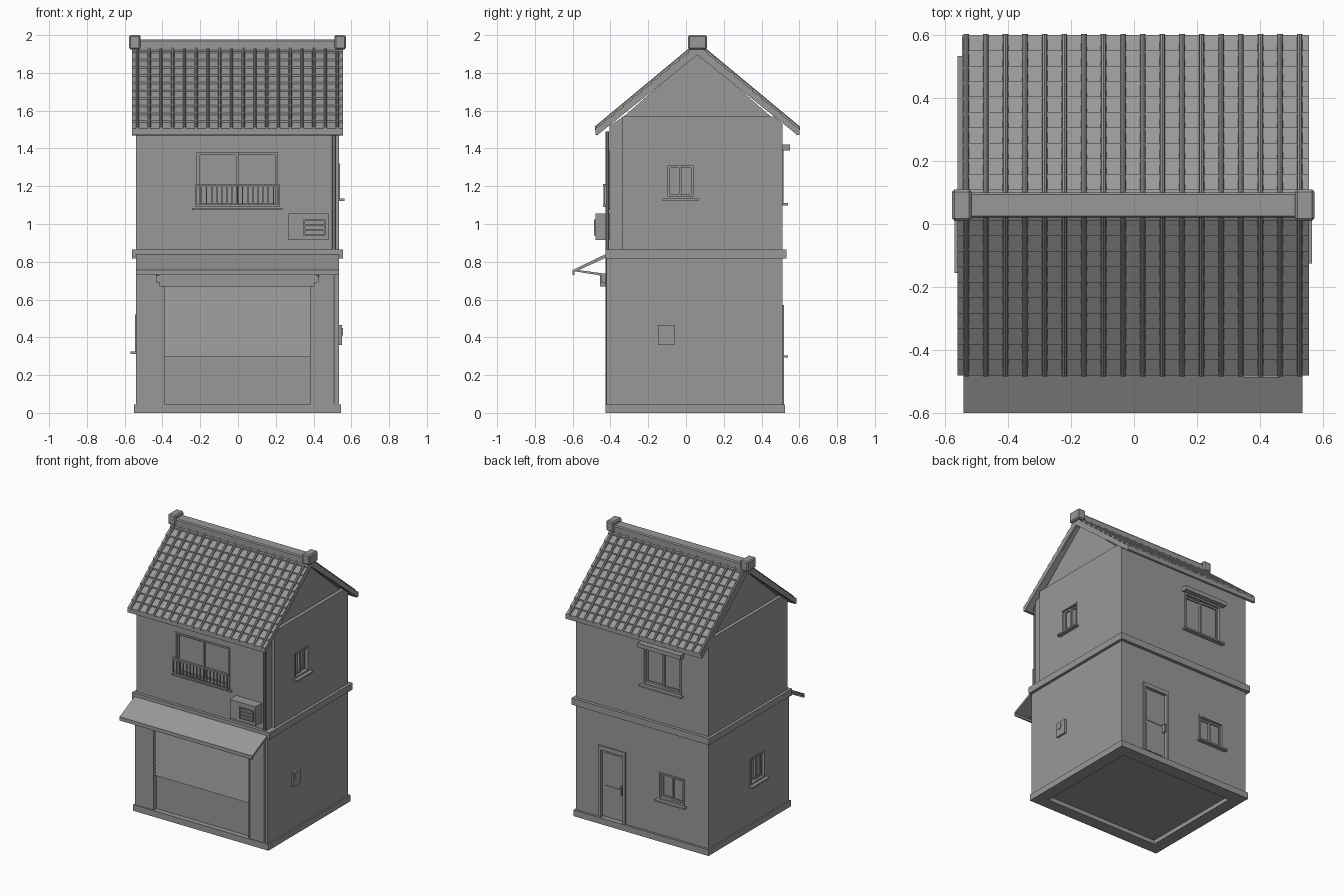
import bpy, bmesh
from math import cos, sin, pi
from mathutils import Vector

cube = bpy.data.objects.get("Cube")
if cube:
    bpy.data.objects.remove(cube, do_unlink=True)

grey = bpy.data.materials.new("plaster grey")
GREY = (0.318, 0.315, 0.305, 1)
grey.use_nodes = True
grey.diffuse_color = GREY
grey.node_tree.nodes["Principled BSDF"].inputs["Base Color"].default_value = GREY


def finish(name, bm):
    bmesh.ops.recalc_face_normals(bm, faces=bm.faces)
    mesh = bpy.data.meshes.new(name)
    bm.to_mesh(mesh)
    bm.free()
    mesh.materials.append(grey)
    obj = bpy.data.objects.new(name, mesh)
    bpy.context.scene.collection.objects.link(obj)
    return obj


def add_box(bm, x0, x1, y0, y1, z0, z1):
    lo, hi = Vector((x0, y0, z0)), Vector((x1, y1, z1))
    made = bmesh.ops.create_cube(bm, size=1)["verts"]
    for v in made:
        v.co = (lo + hi) / 2 + v.co * (hi - lo)


def boxes(name, items):
    bm = bmesh.new()
    for item in items:
        add_box(bm, *item)
    return finish(name, bm)


def extrude(name, profile, spans):
    """Extrude a (y, z) profile along x, once for each span."""
    bm = bmesh.new()
    for x0, x1 in spans:
        face = bm.faces.new([bm.verts.new((x0, y, z)) for y, z in profile])
        new = bmesh.ops.extrude_face_region(bm, geom=[face])["geom"]
        moved = [g for g in new if isinstance(g, bmesh.types.BMVert)]
        bmesh.ops.translate(bm, verts=moved, vec=(x1 - x0, 0, 0))
    return finish(name, bm)


# Each wall: axis of its normal, outward direction, plane position
WALLS = {"shop": ("y", -1, -0.42), "front": ("y", -1, -0.405), "back": ("y", 1, 0.51),
         "right": ("x", 1, 0.535), "left": ("x", -1, -0.54)}


def on_wall(wall, u0, u1, z0, z1, d0, d1):
    """Box bounds on a wall; d is the distance outward from its plane."""
    axis, sign, pos = WALLS[wall]
    a, b = sorted((pos + sign * d0, pos + sign * d1))
    return (a, b, u0, u1, z0, z1) if axis == "x" else (u0, u1, a, b, z0, z1)


def cut(obj, items):
    cutter = boxes("cutter", items)
    mod = obj.modifiers.new("openings", "BOOLEAN")
    mod.object, mod.operation, mod.solver = cutter, "DIFFERENCE", "EXACT"
    deps = bpy.context.evaluated_depsgraph_get()
    mesh = bpy.data.meshes.new_from_object(obj.evaluated_get(deps))
    obj.modifiers.clear()
    obj.data = mesh
    bpy.data.objects.remove(cutter, do_unlink=True)


def window(name, wall, u0, u1, z0, z1, sill=0.03):
    """Two sliding panes in a recess, with a frame and a sill."""
    t, mid = 0.012, (u0 + u1) / 2
    bars = [(u0, u0 + t, z0, z1), (u1 - t, u1, z0, z1), (u0, u1, z0, z0 + t), (u0, u1, z1 - t, z1)]
    boxes(name + "_frame", [on_wall(wall, *b, -0.03, 0.005) for b in bars])
    sash = []
    for a, b, d in ((u0 + t, mid + t / 2, -0.012), (mid - t / 2, u1 - t, -0.02)):
        for bar in ((a, a + t, z0 + t, z1 - t), (b - t, b, z0 + t, z1 - t),
                    (a, b, z0 + t, z0 + 2 * t), (a, b, z1 - 2 * t, z1 - t)):
            sash.append(on_wall(wall, *bar, d - 0.008, d))
    boxes(name + "_sashes", sash)
    boxes(name + "_sill", [on_wall(wall, u0 - 0.015, u1 + 0.015, z0 - 0.012, z0, -0.02, sill)])


# Walls and openings
ground_floor = boxes("ground_floor", [(-0.54, 0.535, -0.42, 0.51, 0.03, 0.86)])
upper_floor = extrude("upper_floor", [(-0.34, 0.85), (0.51, 0.85), (0.51, 1.53), (0.465, 1.57),
                                      (-0.34, 1.57)], [(-0.54, 0.535)])
upper_front = extrude("upper_front_wall", [(-0.405, 0.85), (-0.33, 0.85), (-0.33, 1.57),
                                           (-0.405, 1.52)], [(-0.54, 0.515)])
extrude("gable_walls", [(-0.34, 1.56), (0.46, 1.56), (0.06, 1.908)], [(-0.515, 0.51)])
SHOP = ("shop", -0.395, 0.39, 0.045, 0.73)
DOOR = ("back", 0.13, 0.35, 0.045, 0.56)
FRONT_WIN = ("front", -0.228, 0.22, 1.085, 1.39)
RIGHT_WIN = ("right", -0.11, 0.05, 1.135, 1.32)
LEFT_WIN = ("left", -0.14, 0.03, 0.325, 0.52)
LOW_WIN = ("back", -0.345, -0.135, 0.305, 0.5)
HIGH_WIN = ("back", -0.32, -0.01, 1.11, 1.39)
cut(ground_floor, [on_wall(*o, -0.03, 0.05) for o in (SHOP, DOOR, LOW_WIN, LEFT_WIN)])
cut(upper_floor, [on_wall(*o, -0.03, 0.05) for o in (RIGHT_WIN, HIGH_WIN)])
cut(upper_front, [on_wall(*FRONT_WIN, -0.03, 0.05)])
window("balcony_window", *FRONT_WIN, sill=0.015)
window("right_window", *RIGHT_WIN)
window("left_window", *LEFT_WIN)
window("back_lower_window", *LOW_WIN)
window("back_upper_window", *HIGH_WIN)
boxes("back_window_hood", [on_wall("back", -0.34, 0.01, 1.39, 1.42, -0.01, 0.04)])

# Plinth ring and floor band
boxes("plinth", [(-0.55, 0.545, -0.427, -0.34, 0, 0.045), (-0.55, 0.545, 0.43, 0.525, 0, 0.045),
                 (-0.55, -0.46, -0.34, 0.43, 0, 0.045), (0.455, 0.545, -0.34, 0.43, 0, 0.045)])
boxes("floor_band", [(-0.56, 0.555, -0.427, 0.533, 0.817, 0.865)])

# Roof: lapped tile courses, round ribs, barge boards, eaves
PEAK_Y, PEAK_Z, SLOPE, REACH, ROWS = 0.06, 1.955, 0.83, 0.54, 11
for side, name in ((-1, "front"), (1, "back")):
    def at(d, lift=0):
        return PEAK_Y + side * d, PEAK_Z - SLOPE * d + lift
    x0, x1 = (-0.56 if side < 0 else -0.545), 0.555
    steps = []
    for i in range(ROWS):
        steps += [at(REACH * i / ROWS, -0.01), at(REACH * (i + 1) / ROWS)]
    extrude(name + "_roof_tiles", steps + [at(REACH, -0.025), at(0, -0.025)], [(x0, x1)])
    extrude(name + "_roof_deck", [at(0, -0.02), at(REACH - 0.01, -0.02),
                                  at(REACH - 0.01, -0.045), at(0, -0.045)], [(x0 + 0.015, x1 - 0.015)])
    extrude(name + "_eave_board", [at(REACH, -0.01), at(REACH - 0.015, -0.01),
                                   at(REACH - 0.015, -0.05), at(REACH, -0.035)], [(x0, x1)])
    extrude(name + "_barge_boards", [at(0, -0.02), at(REACH, -0.02), at(REACH - 0.01, -0.045),
                                     at(0, -0.06)], [(x0, x0 + 0.015), (x1 - 0.015, x1)])
    bm = bmesh.new()
    for k in range(18):
        x = -0.532 + k * 0.0622
        rings = []
        for d in (0.02, REACH + 0.003):
            y, z = at(d)
            rings.append([bm.verts.new((x + 0.009 * cos(a * pi / 4), y, z - 0.008 + 0.02 * sin(a * pi / 4)))
                          for a in range(5)])
        for a in range(4):
            bm.faces.new((rings[0][a], rings[0][a + 1], rings[1][a + 1], rings[1][a]))
        for ring in rings:
            bm.faces.new(ring)
        bm.faces.new((rings[0][0], rings[0][4], rings[1][4], rings[1][0]))
    finish(name + "_roof_ribs", bm)
extrude("ridge", [(0.02, 1.9), (0.02, 1.968), (0.026, 1.976), (0.094, 1.976), (0.1, 1.968),
                  (0.1, 1.9)], [(-0.53, 0.525)])
ends = boxes("ridge_ends", [(-0.577, -0.515, 0.01, 0.11, 1.925, 2), (0.51, 0.572, 0.01, 0.11, 1.925, 2)])
bevel = ends.modifiers.new("soft edges", "BEVEL")
bevel.width, bevel.segments = 0.008, 1

# Awning sheet, its front edge and brackets
extrude("awning", [(-0.41, 0.848), (-0.598, 0.757), (-0.598, 0.742), (-0.41, 0.828)], [(-0.54, 0.535)])
boxes("awning_edge", [(-0.54, 0.535, -0.6, -0.59, 0.73, 0.757)])
extrude("awning_brackets", [(-0.59, 0.748), (-0.58, 0.748), (-0.42, 0.722), (-0.42, 0.736),
                            (-0.575, 0.757)],
        [(x - 0.008, x + 0.008) for x in (-0.425, 0.42)])

# Shop shutter: housing, guides, slats
boxes("shutter_housing", [(-0.415, 0.405, -0.455, -0.415, 0.67, 0.73),
                          (-0.435, -0.415, -0.45, -0.415, 0.69, 0.735),
                          (0.405, 0.425, -0.45, -0.415, 0.69, 0.735)])
boxes("shutter_guides", [on_wall("shop", a, a + 0.008, 0.045, 0.7, -0.03, 0.003) for a in (-0.395, 0.382)])
for i in range(14):
    z = 0.295 + i * 0.028
    extrude(f"shutter_slat_{i + 1}", [(-0.389, z), (-0.407, z), (-0.402, z + 0.028),
                                      (-0.389, z + 0.028)], [(-0.387, 0.382)])

# Balcony railing
boxes("railing", [on_wall("front", -0.225, 0.22, z, z + 0.012, 0.02, 0.035) for z in (1.09, 1.2)]
      + [on_wall("front", x, x + 0.007, 1.09, 1.205, 0.024, 0.031)
         for x in [-0.225 + i * 0.0273 for i in range(17)]]
      + [on_wall("front", x, x + 0.01, z, z + 0.012, 0, 0.03) for x in (-0.225, 0.21) for z in (1.09, 1.2)])

# Air conditioner
boxes("air_conditioner", [(0.268, 0.478, -0.478, -0.4, 0.915, 1.055)])
boxes("air_conditioner_grille", [(0.348, 0.463, -0.487, -0.47, z, z + 0.008) for z in (0.94, 0.965, 0.99, 1.015)]
      + [(x, x + 0.008, -0.487, -0.47, 0.94, 1.023) for x in (0.348, 0.455)])

# Drainpipe
bm = bmesh.new()
bmesh.ops.create_cone(bm, segments=8, radius1=0.01, radius2=0.01, depth=1.47, cap_ends=True)
bmesh.ops.translate(bm, verts=bm.verts, vec=(0.508, -0.417, 0.755))
finish("drainpipe", bm)

# Back door and meter box
boxes("back_door", [on_wall("back", 0.15, 0.33, 0.05, 0.54, -0.03, -0.015),
                    on_wall("back", 0.17, 0.31, 0.3, 0.52, -0.015, -0.011),
                    on_wall("back", 0.17, 0.31, 0.07, 0.28, -0.015, -0.011),
                    on_wall("back", 0.16, 0.172, 0.25, 0.31, -0.015, 0.01)])
boxes("back_door_frame", [on_wall("back", a, b, c, d, -0.03, 0.008) for a, b, c, d in
                          ((0.13, 0.15, 0.045, 0.56), (0.33, 0.35, 0.045, 0.56), (0.13, 0.35, 0.54, 0.57))])
boxes("meter_box", [on_wall("right", -0.147, -0.062, 0.36, 0.465, -0.01, 0.015),
                    on_wall("right", -0.132, -0.097, 0.41, 0.45, 0.01, 0.02)])
